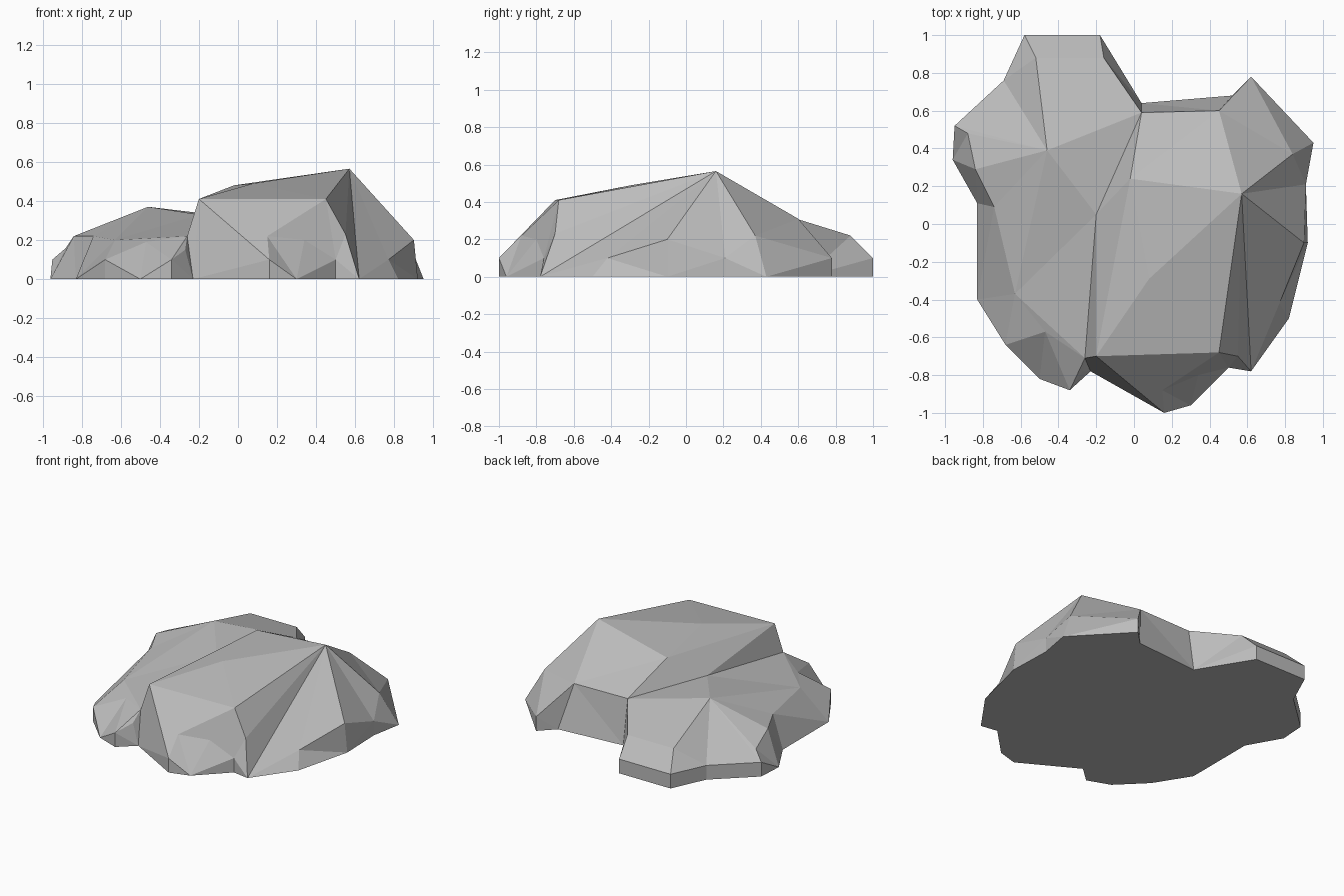
import bpy
import bmesh
from mathutils import Vector, geometry

if "Cube" in bpy.data.objects:
    bpy.data.objects.remove(bpy.data.objects["Cube"], do_unlink=True)

# Rim of the rock, clockwise from the back lobe; raised points stand on a short wall
rim = dict(
    back_lobe_right=(-.58, 1, .1), back_lobe_left=(-.18, 1, .1),
    back_notch=(.04, .64, 0), back_foot=(.52, .68, 0),
    back_corner=(.62, .78, .1), left_corner=(.95, .43, 0),
    left_ledge=(.91, .21, .1), left_foot=(.92, -.1, 0),
    left_front_foot=(.82, -.5, 0), front_left_foot=(.62, -.78, 0),
    front_ledge=(.5, -.76, .1), chin_foot=(.3, -.96, 0),
    chin=(.16, -1, .1), front_notch=(-.23, -.78, 0),
    toe=(-.34, -.88, .1), toe_foot=(-.5, -.82, 0),
    front_right_ledge=(-.68, -.64, .1), right_foot=(-.83, -.4, 0),
    right_notch=(-.83, .11, 0), right_corner=(-.96, .34, 0),
    right_ledge=(-.95, .52, .1), back_right_ledge=(-.69, .76, .1),
)

# Raised points inside the rim
crown = dict(
    peak=(.57, .16, .565), crest_back=(-.02, .24, .48), crest_mid=(.08, -.29, .49),
    brow_right=(-.2, -.7, .41), brow_left=(.45, -.68, .41),
    saddle=(.04, .59, .31), shoulder=(.45, .6, .31),
    left_bump=(.84, .37, .22), left_spur=(.9, -.1, .2), left_low=(.77, -.42, .1),
    knuckle=(.55, -.7, .23), chin_top=(.15, -.88, .22), chin_side=(.34, -.8, .2),
    valley=(-.2, .05, .33), valley_front=(-.26, -.71, .22), valley_foot=(-.27, -.78, .15),
    knob=(-.46, .39, .37), lobe_right=(-.52, .88, .22), lobe_left=(-.16, .88, .22),
    right_bump=(-.84, .29, .22), right_spur=(-.88, .48, .16), right_dent=(-.74, .09, .22),
    slope=(-.63, -.37, .2), toe_top=(-.47, -.57, .19),
)

# Creases that must stay as edges, each a chain of point names
creases = [
    "saddle valley valley_front toe",
    "saddle crest_back brow_right brow_left peak shoulder saddle",
    "crest_back peak crest_mid brow_right valley_front",
    "crest_back crest_mid brow_left knuckle front_left_foot",
    "peak knuckle front_ledge",
    "front_left_foot peak left_low left_spur peak left_ledge left_bump",
    "left_spur left_ledge", "left_low left_front_foot", "left_spur left_foot",
    "peak left_bump shoulder back_corner left_bump left_corner",
    "shoulder back_foot", "saddle back_notch",
    "saddle knob lobe_right lobe_left saddle",
    "lobe_left back_lobe_left", "back_notch lobe_left",
    "back_lobe_right lobe_right back_right_ledge knob",
    "valley knob right_bump right_spur right_ledge knob",
    "right_corner right_bump right_dent right_notch right_bump",
    "knob right_dent slope knob", "slope right_foot right_dent",
    "valley slope front_right_ledge toe_top slope valley_front",
    "toe_foot toe_top toe", "toe_top valley_front valley_foot front_notch",
    "valley_foot toe", "front_notch brow_right chin chin_top brow_right",
    "chin_top brow_left chin_side chin_foot chin_top chin_side",
    "chin_side front_ledge",
]

# Triangulate the points within the rim, keeping the creases
points = {**rim, **crown}
names = list(points)
edges = set()
for chain in creases:
    ids = [names.index(n) for n in chain.split()]
    edges.update(zip(ids, ids[1:]))
flat = [Vector(p[:2]) for p in points.values()]
verts, _, faces, origin, _, _ = geometry.delaunay_2d_cdt(
    flat, list(edges), [list(range(len(rim)))], 1, 1e-5)

bm = bmesh.new()
for v, src in zip(verts, origin):
    height = points[names[src[0]]][2] if src else .1
    bm.verts.new((v.x, v.y, height))
bm.verts.ensure_lookup_table()
for f in faces:
    bm.faces.new([bm.verts[i] for i in f])

# Drop the rim to the ground and close the flat underside
border = [e for e in bm.edges if e.is_boundary]
wall = bmesh.ops.extrude_edge_only(bm, edges=border)["geom"]
for v in wall:
    if isinstance(v, bmesh.types.BMVert):
        v.co.z = 0
bmesh.ops.remove_doubles(bm, verts=bm.verts[:], dist=.0005)
base = [e for e in bm.edges if e.is_boundary]
bmesh.ops.contextual_create(bm, geom=base)
bmesh.ops.recalc_face_normals(bm, faces=bm.faces[:])

mesh = bpy.data.meshes.new("rock")
bm.to_mesh(mesh)
bm.free()
rock = bpy.data.objects.new("rock", mesh)
bpy.context.collection.objects.link(rock)

# Plain grey stone
stone = bpy.data.materials.new("grey stone")
stone.use_nodes = True
grey = (.5, .5, .5, 1)
stone.diffuse_color = grey
stone.node_tree.nodes["Principled BSDF"].inputs["Base Color"].default_value = grey
mesh.materials.append(stone)
